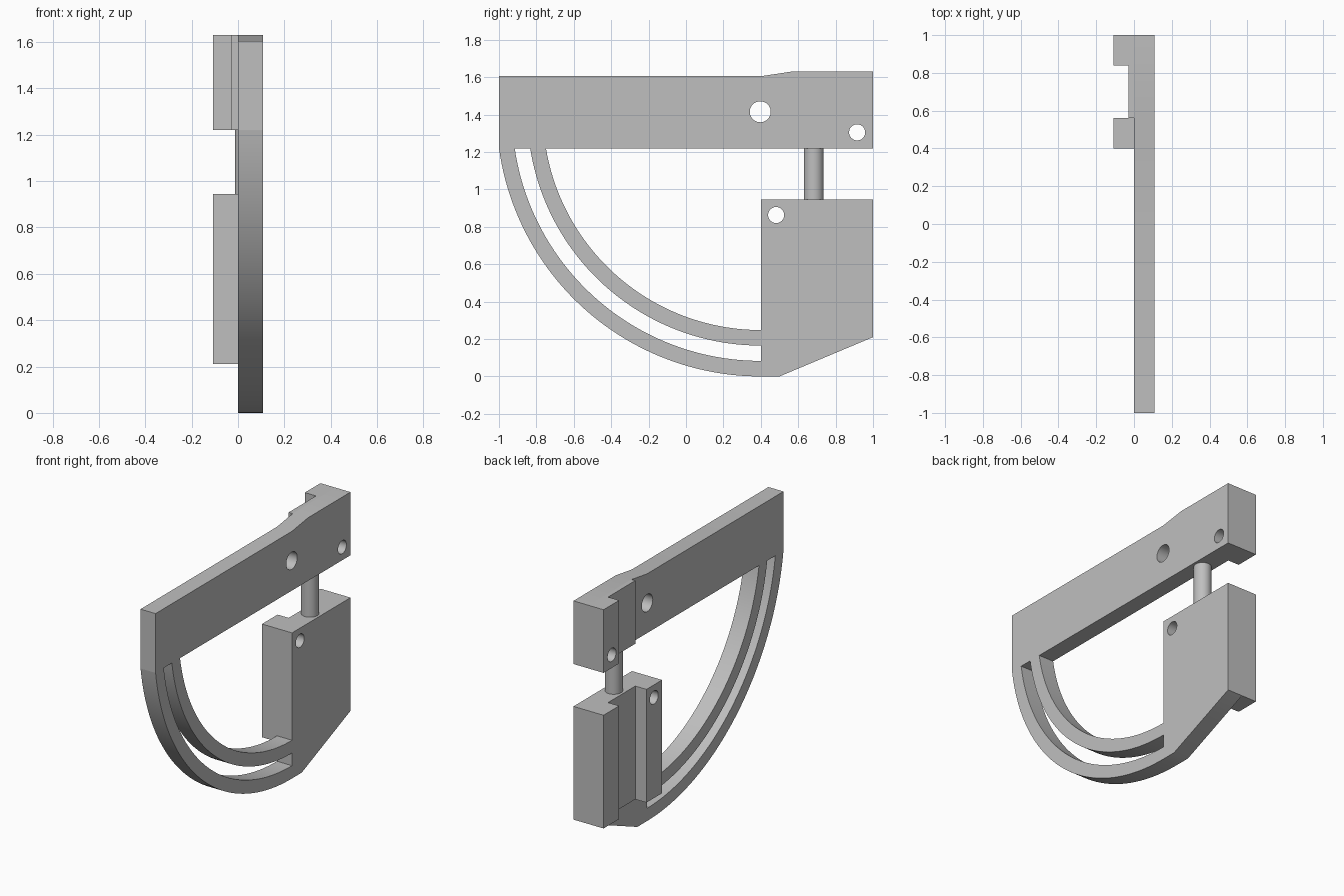
import bpy, bmesh
from math import sin, cos, asin, pi
from mathutils import Vector

default = bpy.data.objects.get("Cube")
if default:
    bpy.data.objects.remove(default, do_unlink=True)

grey = bpy.data.materials.new("plain grey")
grey.use_nodes = True
tone = (0.52, 0.52, 0.52, 1)
grey.diffuse_color = tone
grey.node_tree.nodes["Principled BSDF"].inputs["Base Color"].default_value = tone

# Main dimensions
FRONT, BACK = -1.0, 1.0
PLATE = 0.108            # plate thickness on +x
PAD, WEB = -0.108, -0.028    # pad and channel depth on -x
ARM_Z, BODY_Z, PAD_Z, TOP = 1.22, 0.945, 0.21, 1.63
JAW_Y, STEP_Y, RAIL_Y = 0.4, 0.56, 0.84
RADIUS = 1.413           # outer radius of the bow


def prism(name, outline, direction, start, end):
    """Extrude a closed outline: (y, z) along x, or (x, y) along z."""
    bm = bmesh.new()
    place = (lambda a, b: (start, a, b)) if direction == "x" else (lambda a, b: (a, b, start))
    face = bm.faces.new([bm.verts.new(place(a, b)) for a, b in outline])
    step = Vector((end - start, 0, 0)) if direction == "x" else Vector((0, 0, end - start))
    new = bmesh.ops.extrude_face_region(bm, geom=[face])["geom"]
    bmesh.ops.translate(bm, vec=step, verts=[v for v in new if isinstance(v, bmesh.types.BMVert)])
    bmesh.ops.recalc_face_normals(bm, faces=bm.faces)
    mesh = bpy.data.meshes.new(name)
    bm.to_mesh(mesh)
    bm.free()
    mesh.materials.append(grey)
    obj = bpy.data.objects.new(name, mesh)
    bpy.context.collection.objects.link(obj)
    return obj


def circle(a, b, radius, count=48):
    return [(a + radius * cos(2 * pi * i / count), b + radius * sin(2 * pi * i / count))
            for i in range(count)]


def activate(obj):
    bpy.ops.object.select_all(action="DESELECT")
    obj.select_set(True)
    bpy.context.view_layer.objects.active = obj


def drill(obj, y, z, radius):
    """Cut a round hole through the part along x."""
    cutter = prism("hole_cutter", circle(y, z, radius), "x", -0.3, 0.3)
    cutter.hide_render = True
    mod = obj.modifiers.new("hole", "BOOLEAN")
    mod.operation, mod.solver, mod.object = "DIFFERENCE", "EXACT", cutter
    activate(obj)
    bpy.ops.object.modifier_apply(modifier=mod.name)
    bpy.data.objects.remove(cutter, do_unlink=True)


def bow(name, outer, inner, count=48):
    """Quarter-ring strip hanging from the arm to the body."""
    def arc(r):
        first = asin((RADIUS - ARM_Z) / r)
        angles = [first + (pi / 2 - first) * i / count for i in range(count + 1)]
        return [(JAW_Y - r * cos(t), RADIUS - r * sin(t)) for t in angles]
    return prism(name, arc(outer) + arc(inner)[::-1], "x", 0, PLATE)


# Top arm with its raised end
arm = prism("top_arm", [(FRONT, ARM_Z), (BACK, ARM_Z), (BACK, TOP), (0.565, TOP),
                        (JAW_Y, 1.605), (FRONT, 1.605)], "x", 0, PLATE)

# Lower body plate with the sloped foot
body = prism("lower_body", [(JAW_Y, 0), (0.5, 0), (BACK, PAD_Z), (BACK, BODY_Z),
                            (JAW_Y, BODY_Z)], "x", 0, PLATE)

# Channelled pads on the -x side
channel = [(WEB, STEP_Y), (WEB, RAIL_Y), (PAD, RAIL_Y), (PAD, BACK), (0, BACK)]
arm_pad = prism("arm_pad", [(0, STEP_Y)] + channel, "z", ARM_Z, TOP)
body_pad = prism("body_pad", [(0, JAW_Y), (PAD, JAW_Y), (PAD, STEP_Y)] + channel,
                 "z", PAD_Z, BODY_Z)

# Pin joining arm and body
pin = prism("pin", circle((PLATE + WEB) / 2, 0.683, 0.053), "z", BODY_Z, ARM_Z)

# Two concentric bow strips with an open slot between
outer_bow = bow("outer_bow", RADIUS, RADIUS - 0.083)
inner_bow = bow("inner_bow", RADIUS - 0.165, RADIUS - 0.248)

# Holes
drill(arm, 0.397, 1.415, 0.056)
for part in (arm, arm_pad):
    drill(part, 0.915, 1.305, 0.043)
for part in (body, body_pad):
    drill(part, 0.482, 0.863, 0.043)

# Smooth the round walls, keep the edges crisp
for part in (arm, body, arm_pad, body_pad, pin, outer_bow, inner_bow):
    activate(part)
    bpy.ops.object.shade_smooth_by_angle(angle=pi / 6)
